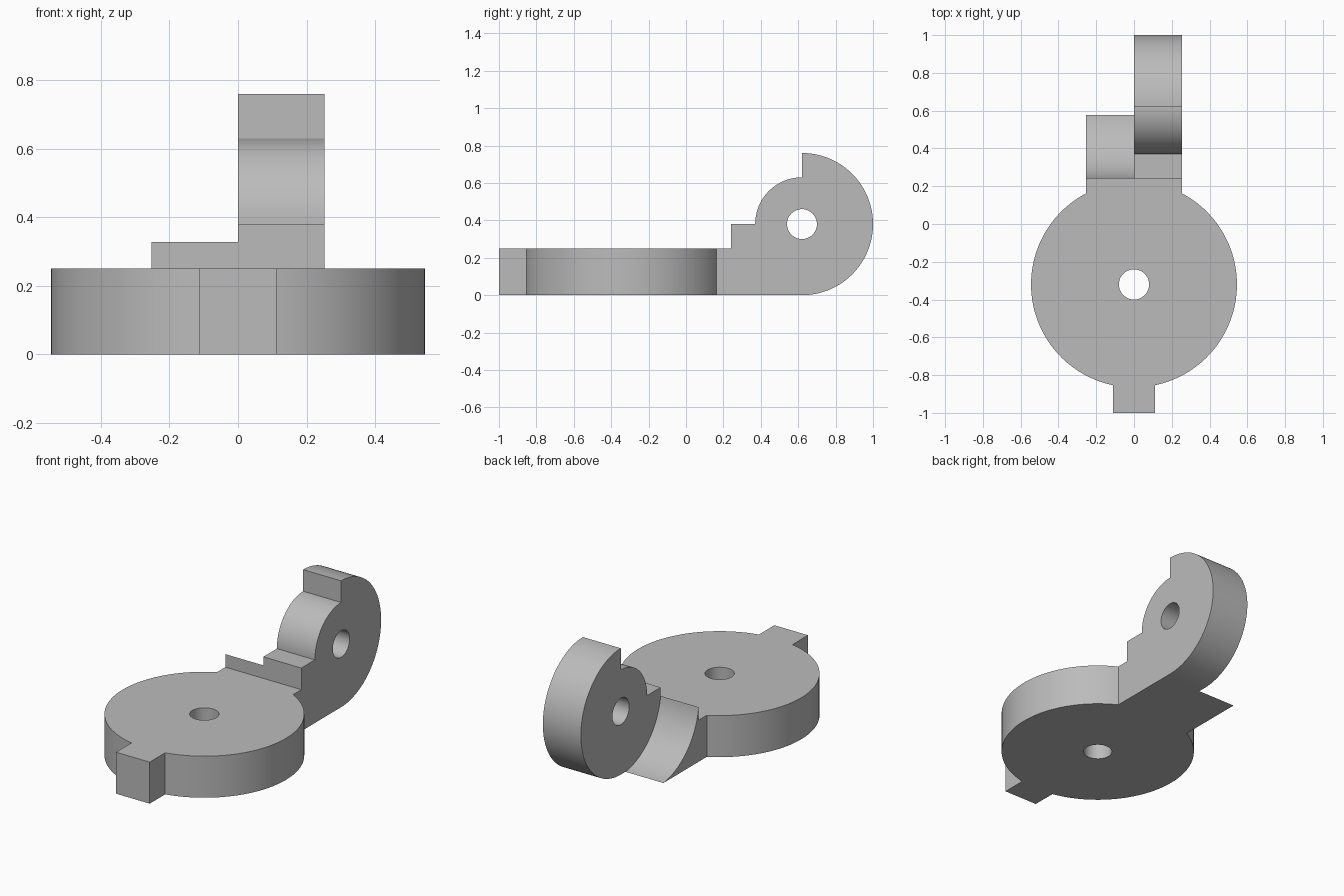
import bpy, bmesh, math
from mathutils import Matrix

if "Cube" in bpy.data.objects:
    bpy.data.objects.remove(bpy.data.objects["Cube"])

DISC_Y, DISC_R, DISC_H = -0.32, 0.545, 0.25      # round plate
TAB, NECK, WALL_Y = 0.112, 0.253, 0.241          # half widths, hinge start
PIN_Y, PIN_Z, OUTER_R, INNER_R = 0.62, 0.38, 0.38, 0.25
HOLE_R, CRADLE_R = 0.08, 0.3825

grey = bpy.data.materials.new("grey")
grey.diffuse_color = (0.5, 0.5, 0.5, 1)
grey.use_nodes = True
grey.node_tree.nodes["Principled BSDF"].inputs["Base Color"].default_value = grey.diffuse_color


def arc(cx, cy, r, a0, a1, n):
    """Points on an arc, both ends included (angles in radians)."""
    return [(cx + r * math.cos(a0 + (a1 - a0) * i / n),
             cy + r * math.sin(a0 + (a1 - a0) * i / n)) for i in range(n + 1)]


def circle(cx, cy, r, n=48):
    return arc(cx, cy, r, 0, math.tau, n)[:-1]


def solid(name, loops, depth, matrix=Matrix()):
    """Extrude a flat outline (plus hole loops) and place it with a matrix."""
    bm = bmesh.new()
    edges = []
    for loop in loops:
        vs = [bm.verts.new((u, v, 0)) for u, v in loop]
        edges += [bm.edges.new((vs[i - 1], vs[i])) for i in range(len(vs))]
    bmesh.ops.triangle_fill(bm, edges=edges, use_beauty=True)
    ext = bmesh.ops.extrude_face_region(bm, geom=bm.faces[:], use_keep_orig=True)
    top = [g for g in ext["geom"] if isinstance(g, bmesh.types.BMVert)]
    bmesh.ops.translate(bm, verts=top, vec=(0, 0, depth))
    bmesh.ops.transform(bm, matrix=matrix, verts=bm.verts)
    bmesh.ops.recalc_face_normals(bm, faces=bm.faces)
    mesh = bpy.data.meshes.new(name)
    bm.to_mesh(mesh)
    bm.free()
    mesh.materials.append(grey)
    obj = bpy.data.objects.new(name, mesh)
    bpy.context.collection.objects.link(obj)
    return obj


# Round plate with front tab and rear neck, pierced in the middle
tab_a = math.asin(TAB / DISC_R)
neck_a = math.asin(NECK / DISC_R)
half = math.pi / 2
plan = ([(-TAB, -1), (TAB, -1)]
        + arc(0, DISC_Y, DISC_R, -half + tab_a, half - neck_a, 56)
        + [(NECK, WALL_Y), (-NECK, WALL_Y)]
        + arc(0, DISC_Y, DISC_R, half + neck_a, 3 * half - tab_a, 56))
plate = solid("hinge_plate", [plan, circle(0, DISC_Y, HOLE_R)], DISC_H)

# Side profiles use (y, z) and are extruded along +x
side = Matrix(((0, 0, 1, 0), (1, 0, 0, 0), (0, 1, 0, 0), (0, 0, 0, 1)))

# Stepped knuckle with pin hole
knuckle_profile = ([(WALL_Y, 0)]
                   + arc(PIN_Y, PIN_Z, OUTER_R, -half, half, 64)
                   + arc(PIN_Y, PIN_Z, INNER_R, half, math.pi, 32)
                   + [(WALL_Y, PIN_Z)])
knuckle = solid("knuckle", [knuckle_profile, circle(PIN_Y, PIN_Z, HOLE_R)], NECK, side)

# Hollowed cradle that clears a matching knuckle
a_top = math.pi + math.acos((PIN_Y - WALL_Y) / CRADLE_R)
a_low = math.pi + math.asin(PIN_Z / CRADLE_R)
cradle_profile = [(WALL_Y, 0)] + arc(PIN_Y, PIN_Z, CRADLE_R, a_low, a_top, 32)
cradle = solid("cradle", [cradle_profile], NECK, Matrix.Translation((-NECK, 0, 0)) @ side)

# Fuse the parts into one body
bpy.context.view_layer.objects.active = plate
for part in (knuckle, cradle):
    mod = plate.modifiers.new("fuse", 'BOOLEAN')
    mod.operation, mod.solver, mod.object = 'UNION', 'EXACT', part
    bpy.ops.object.modifier_apply(modifier=mod.name)
    bpy.data.objects.remove(part)

plate.select_set(True)
bpy.ops.object.shade_smooth_by_angle(angle=math.radians(30))
